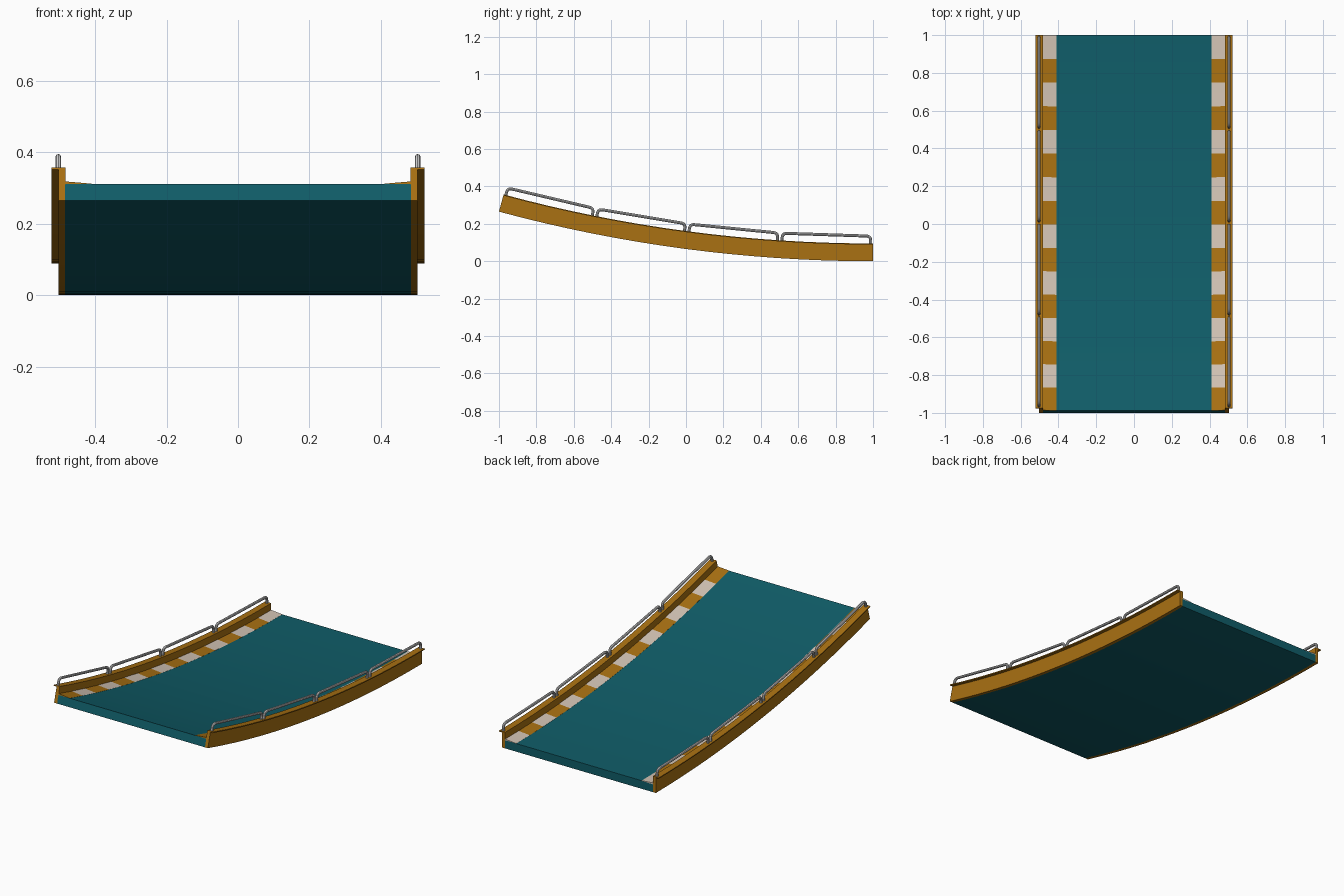
import bpy, bmesh, math
from mathutils import Vector

if "Cube" in bpy.data.objects:
    bpy.data.objects.remove(bpy.data.objects["Cube"])

ANGLE = math.radians(15.1)
R = 2 / math.sin(ANGLE)
SEGMENTS = 16


def arc_point(x, h, t):
    """Point at side offset x and height h, t radians along the ramp arc."""
    return Vector((x, 1 - (R - h) * math.sin(t), R - (R - h) * math.cos(t)))


def material(name, rgb):
    m = bpy.data.materials.new(name)
    m.diffuse_color = (*rgb, 1)
    m.use_nodes = True
    m.node_tree.nodes["Principled BSDF"].inputs["Base Color"].default_value = m.diffuse_color
    return m


orange = material("orange_paint", (0.40, 0.165, 0.006))
teal = material("teal_surface", (0.005, 0.11, 0.14))
white = material("off_white_paint", (0.65, 0.55, 0.46))


def smooth(ob):
    bpy.ops.object.select_all(action='DESELECT')
    ob.select_set(True)
    bpy.context.view_layer.objects.active = ob
    bpy.ops.object.shade_smooth_by_angle(angle=math.radians(30))


def sweep(name, profile, mats, mirror=False):
    """Sweep a closed (x, height) profile along the arc; materials alternate."""
    bm = bmesh.new()
    rings = [[bm.verts.new(arc_point(x, h, ANGLE * i / SEGMENTS)) for x, h in profile]
             for i in range(SEGMENTS + 1)]
    n = len(profile)
    for i in range(SEGMENTS):
        for j in range(n):
            k = (j + 1) % n
            f = bm.faces.new((rings[i][j], rings[i][k], rings[i + 1][k], rings[i + 1][j]))
            f.material_index = i % len(mats)
    bm.faces.new(rings[0])
    bm.faces.new(rings[-1]).material_index = (SEGMENTS - 1) % len(mats)
    bmesh.ops.recalc_face_normals(bm, faces=bm.faces)
    me = bpy.data.meshes.new(name)
    bm.to_mesh(me)
    bm.free()
    for m in mats:
        me.materials.append(m)
    ob = bpy.data.objects.new(name, me)
    bpy.context.collection.objects.link(ob)
    smooth(ob)
    if mirror:
        ob.modifiers.new("mirror", 'MIRROR')
    return ob


# Curved deck slab
sweep("deck", [(-0.484, 0), (0.484, 0), (0.484, 0.048), (-0.484, 0.048)], [teal])

# Side walls with a thin outward lip
sweep("side_walls", [(0.483, 0), (0.503, 0), (0.503, 0.089), (0.522, 0.089),
                     (0.522, 0.095), (0.483, 0.095)], [orange], True)

# Striped wedges along the deck edges
sweep("striped_edges", [(0.41, 0.046), (0.484, 0.046), (0.484, 0.055), (0.41, 0.0485)],
      [white, orange], True)


def rounded(points, radius, steps=5):
    """Round the inner corners of a polyline."""
    out = [points[0]]
    for a, b, c in zip(points, points[1:], points[2:]):
        p = b + (a - b).normalized() * radius
        q = b + (c - b).normalized() * radius
        for i in range(steps + 1):
            s = i / steps
            out.append(p * (1 - s) ** 2 + b * 2 * s * (1 - s) + q * s * s)
    return out + [points[-1]]


# Tubular guard rails, four straight hoops per side
for side, label in ((-1, "left"), (1, "right")):
    cu = bpy.data.curves.new(label + "_rails", 'CURVE')
    cu.dimensions = '3D'
    cu.bevel_depth = 0.008
    cu.bevel_resolution = 2
    cu.use_fill_caps = True
    inset = 0.0125 / R
    for k in range(4):
        t0 = ANGLE * k / 4 + inset
        t1 = ANGLE * (k + 1) / 4 - inset
        x = side * 0.503
        pts = rounded([arc_point(x, 0.09, t0), arc_point(x, 0.134, t0),
                       arc_point(x, 0.134, t1), arc_point(x, 0.09, t1)], 0.024)
        sp = cu.splines.new('POLY')
        sp.points.add(len(pts) - 1)
        for p, v in zip(sp.points, pts):
            p.co = (*v, 1)
    ob = bpy.data.objects.new(label + "_rails", cu)
    bpy.context.collection.objects.link(ob)
    bpy.ops.object.select_all(action='DESELECT')
    ob.select_set(True)
    bpy.context.view_layer.objects.active = ob
    bpy.ops.object.convert(target='MESH')
    smooth(bpy.context.view_layer.objects.active)
